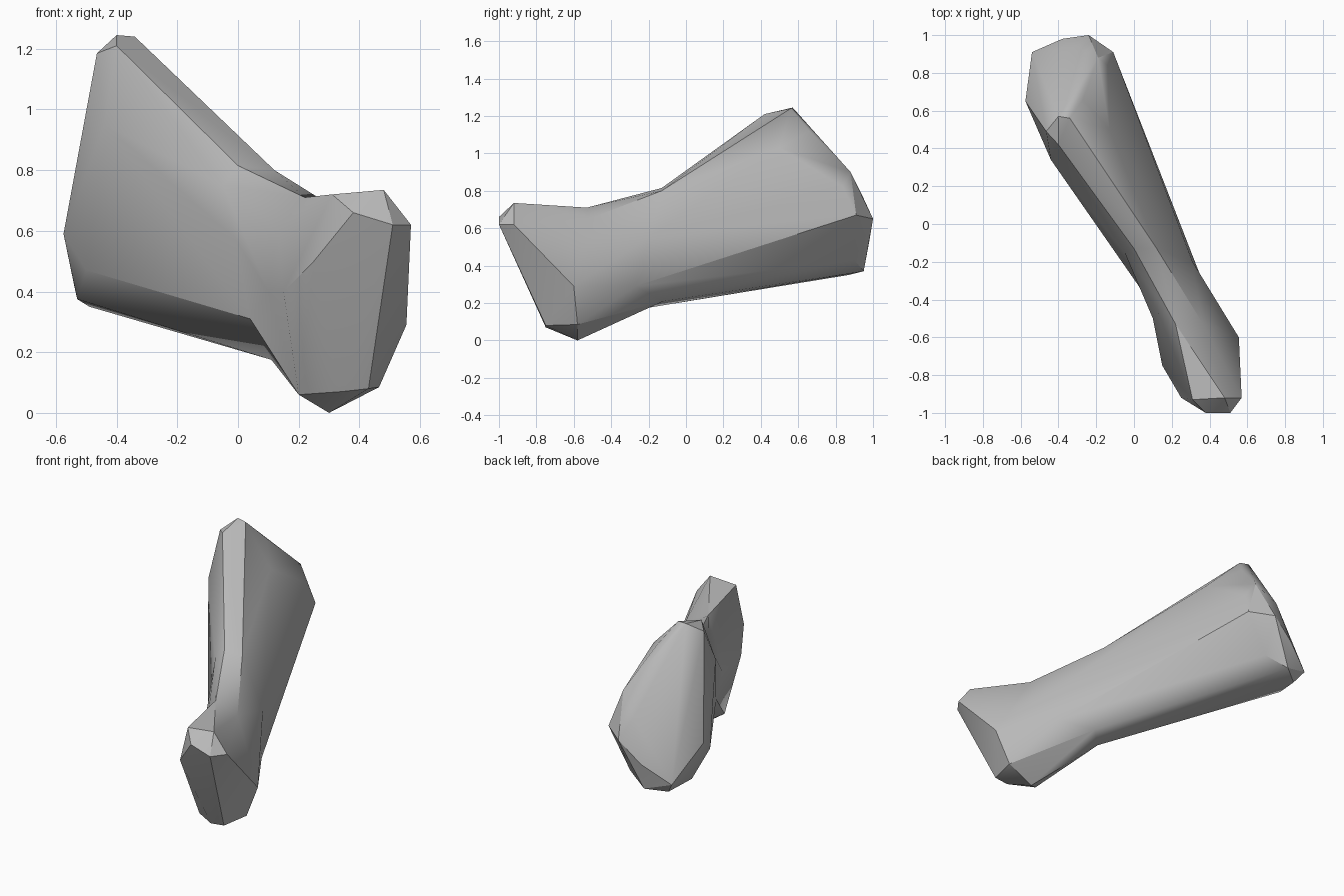
import bpy, bmesh, math

cube = bpy.data.objects.get("Cube")
if cube:
    bpy.data.objects.remove(cube, do_unlink=True)


def make_material(name, colour):
    mat = bpy.data.materials.new(name)
    mat.use_nodes = True
    mat.diffuse_color = colour
    shader = next(n for n in mat.node_tree.nodes if n.type == "BSDF_PRINCIPLED")
    shader.inputs["Base Color"].default_value = colour
    return mat


def convex_part(name, corners, material):
    """Wrap a faceted convex skin around a few corner points."""
    bm = bmesh.new()
    for corner in corners:
        bm.verts.new(corner)
    hull = bmesh.ops.convex_hull(bm, input=bm.verts[:])
    unused = {e for e in hull["geom_interior"] if isinstance(e, bmesh.types.BMVert)}
    bmesh.ops.delete(bm, geom=list(unused), context="VERTS")
    bmesh.ops.recalc_face_normals(bm, faces=bm.faces[:])
    mesh = bpy.data.meshes.new(name)
    bm.to_mesh(mesh)
    bm.free()
    mesh.materials.append(material)
    obj = bpy.data.objects.new(name, mesh)
    bpy.context.collection.objects.link(obj)
    return obj


def activate(obj):
    bpy.ops.object.select_all(action="DESELECT")
    obj.select_set(True)
    bpy.context.view_layer.objects.active = obj


def merge(base, other):
    """Fuse another part into the base and remove the spare object."""
    activate(base)
    union = base.modifiers.new("union", "BOOLEAN")
    union.operation = "UNION"
    union.solver = "EXACT"
    union.object = other
    bpy.ops.object.modifier_apply(modifier=union.name)
    bpy.data.objects.remove(other, do_unlink=True)


# Front end: bevelled tip, oblique side facet and pointed underside
tip = [
    (.51, -1, .62), (.57, -.92, .62), (.38, -1, .66), (.48, -.92, .735),
    (.31, -.93, .72), (.25, -.92, .5), (.15, -.75, .4),
    (.43, -.75, .08), (.34, -.75, .07),
]
# Ring where the front knob meets the shaft
collar = [
    (.22, -.53, .71), (.36, -.52, .65), (.13, -.47, .605), (.1, -.5, .4),
    (.555, -.6, .29), (.465, -.58, .085), (.3, -.58, 0), (.2, -.66, .06),
]
# Narrowest ring of the shaft
waist = [
    (0, -.13, .815), (.12, -.13, .8), (.31, -.2, .55), (.35, -.27, .29),
    (.2, -.12, .21), (.11, -.2, .175), (.04, -.35, .31), (.02, -.28, .55),
    (-.05, -.15, .75),
]
# Tall ridge over the rear end
crest = [
    (-.07, .12, .91), (-.4, .42, 1.21), (-.34, .56, 1.24), (-.4, .57, 1.245),
    (-.465, .49, 1.185), (-.27, .66, 1.12), (-.13, .5, 1.03), (-.44, .34, .95),
]
# Rim and underside of the rear end
rear_rim = [
    (-.5, .48, .47), (-.575, .65, .59), (-.53, .7, .375), (-.54, .91, .42),
    (-.49, .87, .35), (-.38, .95, .37), (-.38, .98, .53), (-.24, 1, .65),
    (-.11, .91, .67), (-.14, .84, .82), (-.19, .88, .9), (-.3, .94, .78),
    (-.25, .9, .43), (-.3, .6, .32),
]

grey = make_material("plain grey", (.5, .5, .5, 1))
bone = convex_part("bone", waist + crest + rear_rim, grey)
merge(bone, convex_part("neck", waist + collar, grey))
merge(bone, convex_part("front_knob", collar + tip, grey))

# Soft shaft with crisp end rims
activate(bone)
bpy.ops.object.shade_smooth_by_angle(angle=math.radians(30))
